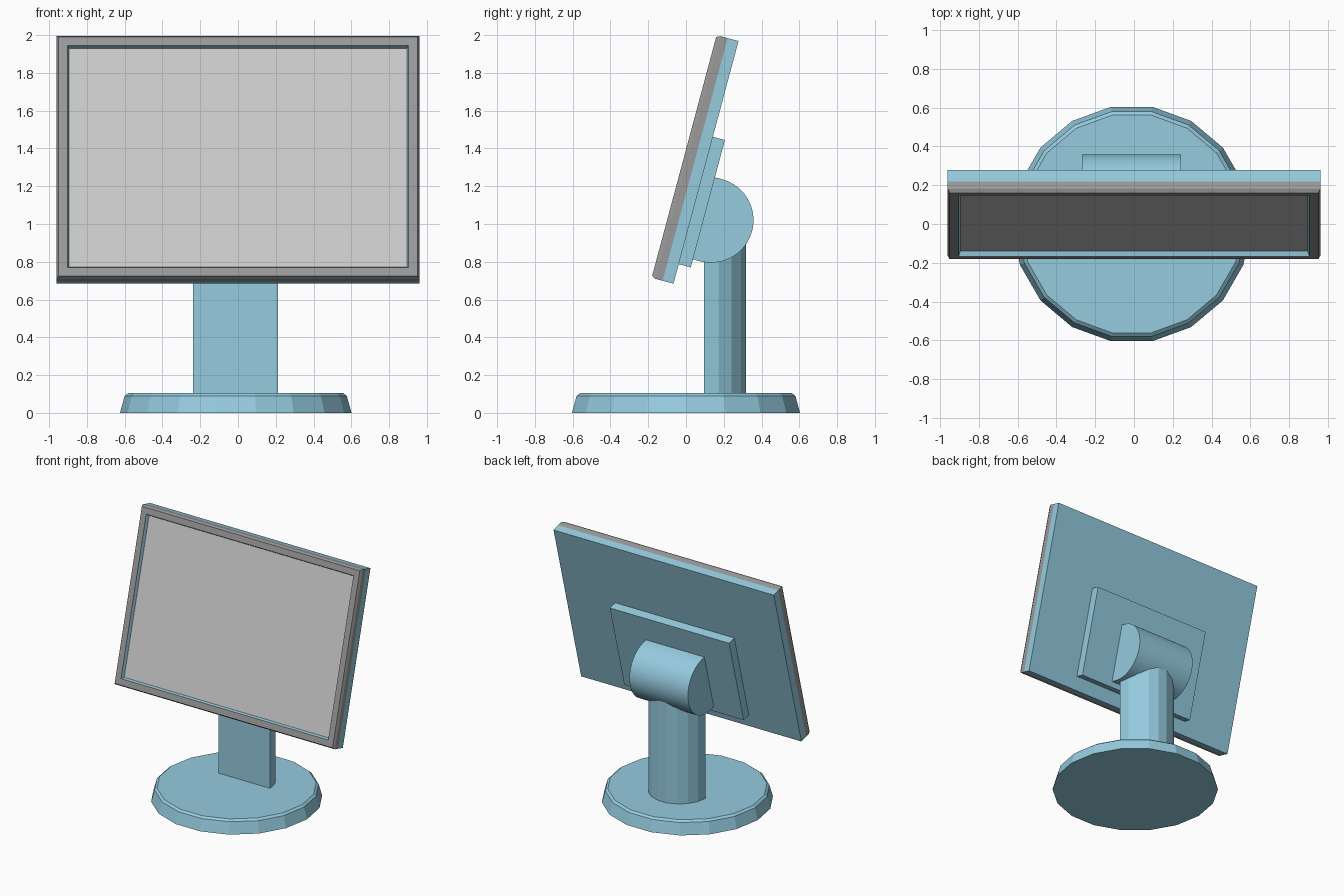
import bpy, bmesh, math
from mathutils import Matrix

if "Cube" in bpy.data.objects:
    bpy.data.objects.remove(bpy.data.objects["Cube"])

def material(name, rgb):
    m = bpy.data.materials.new(name)
    m.diffuse_color = (*rgb, 1)
    m.use_nodes = True
    m.node_tree.nodes["Principled BSDF"].inputs["Base Color"].default_value = m.diffuse_color
    return m

BLUE = material("blue_plastic", (0.30, 0.60, 0.74))
FRAME = material("frame_grey", (0.32, 0.32, 0.32))
GLASS = material("screen_grey", (0.58, 0.58, 0.58))

# Tilted display space: x across, y back from the front face, z up the panel
TILT = Matrix.Translation((0, -0.182, 0.715)) @ Matrix.Rotation(math.radians(-15), 4, 'X')
W, H = 0.96, 1.33
CX = -0.012  # the stand sits slightly left of the middle

def loft(name, loops, mat, ring=False, matrix=None, smooth=False):
    """Join matching loops of points; cap the ends, or join them as a ring."""
    bm = bmesh.new()
    rows = [[bm.verts.new(p) for p in loop] for loop in loops]
    n = len(rows[0])
    pairs = list(zip(rows, rows[1:])) + ([(rows[-1], rows[0])] if ring else [])
    for a, b in pairs:
        for i in range(n):
            j = (i + 1) % n
            bm.faces.new((a[i], a[j], b[j], b[i]))
    if not ring:
        bm.faces.new(rows[0])
        bm.faces.new(rows[-1])
    bmesh.ops.recalc_face_normals(bm, faces=bm.faces)
    me = bpy.data.meshes.new(name)
    bm.to_mesh(me)
    bm.free()
    me.materials.append(mat)
    ob = bpy.data.objects.new(name, me)
    bpy.context.collection.objects.link(ob)
    if matrix:
        ob.matrix_world = matrix
    if smooth:
        bpy.ops.object.select_all(action='DESELECT')
        ob.select_set(True)
        bpy.context.view_layer.objects.active = ob
        bpy.ops.object.shade_smooth_by_angle(angle=math.radians(30))
    return ob

def rect(inset, y):
    w, lo, hi = W - inset, inset, H - inset
    return [(-w, y, lo), (w, y, lo), (w, y, hi), (-w, y, hi)]

def circle(r, z, sides=18):
    return [(CX + r * math.cos(math.tau * i / sides), r * math.sin(math.tau * i / sides), z)
            for i in range(sides)]

# Display: back shell, chamfered bezel, recessed lip and screen
loft("back_shell", [rect(0, 0.06), rect(0, 0.12)], BLUE, matrix=TILT)
loft("bezel", [rect(0, 0.06), rect(0, 0.02), rect(0.01, 0), rect(0.057, 0), rect(0.057, 0.06)],
     FRAME, ring=True, matrix=TILT)
loft("screen_lip", [rect(0.057, 0.06), rect(0.057, 0.002), rect(0.066, 0.026), rect(0.066, 0.06)],
     BLUE, ring=True, matrix=TILT)
loft("screen", [rect(0.066, 0.026), rect(0.066, 0.06)], GLASS, matrix=TILT)

# Mounting plate behind the display
plate = lambda y: [(-0.52, y, 0.107), (0.52, y, 0.107), (0.52, y, 0.805), (-0.52, y, 0.805)]
loft("mount_plate", [plate(0.12), plate(0.186)], BLUE, matrix=TILT)

# Hinge: D-shaped drum running across
R = 0.225
def drum(x):
    arc = [(x, 0.225 + R * math.sin(math.pi * i / 20), 0.376 - R * math.cos(math.pi * i / 20))
           for i in range(21)]
    return [(x, 0.18, 0.376 - R)] + arc + [(x, 0.18, 0.376 + R)]
loft("hinge", [drum(CX - 0.255), drum(CX + 0.255)], BLUE, matrix=TILT, smooth=True)

# Column: half of an 18-sided cylinder, flat side to the front
def half(z):
    return [(CX + R * math.cos(math.pi * i / 9), 0.095 + R * math.sin(math.pi * i / 9), z)
            for i in range(10)]
loft("column", [half(0.09), half(0.95)], BLUE)

# Base disc with tapered side and small top chamfer
loft("base", [circle(0.613, 0), circle(0.588, 0.09), circle(0.57, 0.104)], BLUE)
